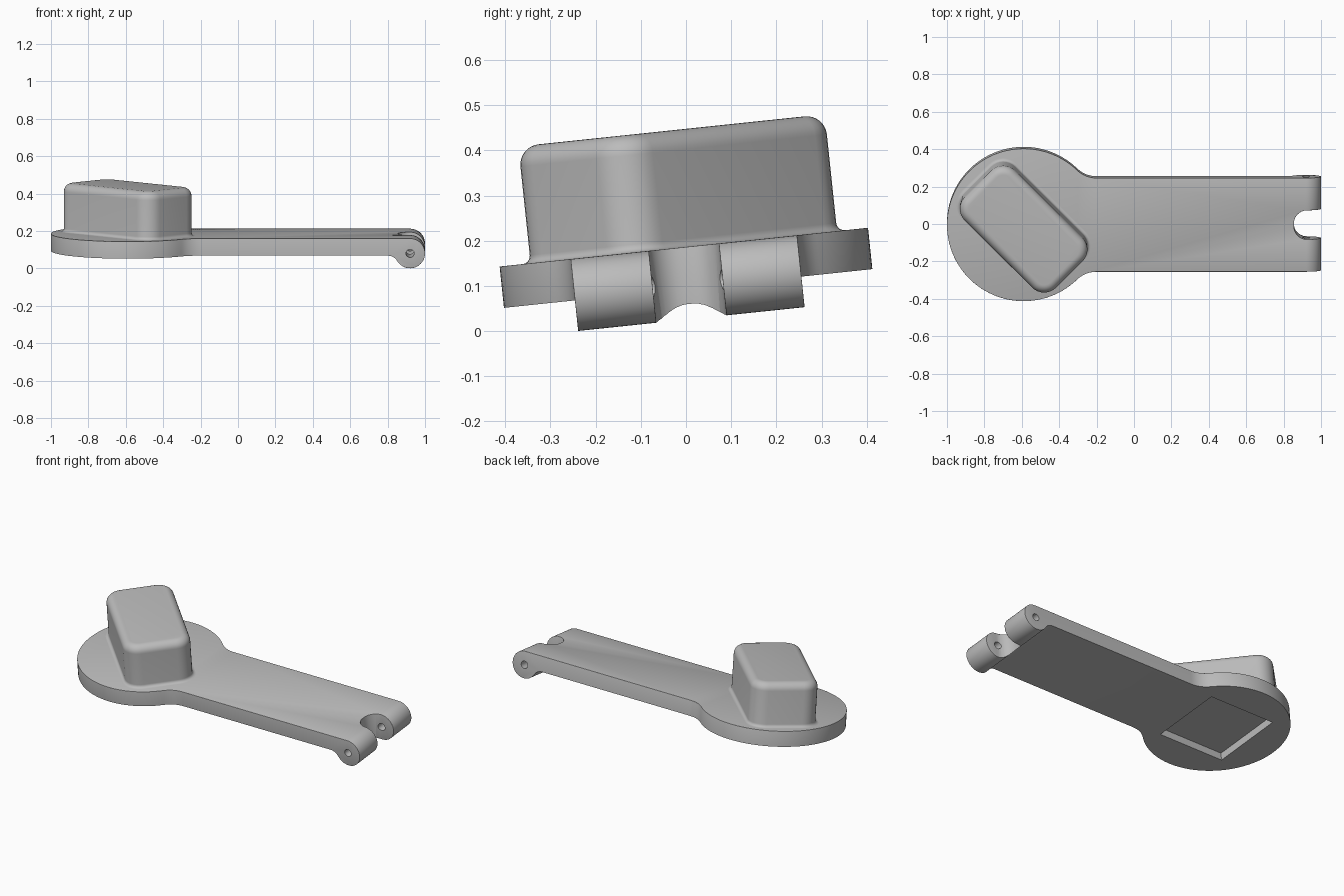
import bpy, bmesh
from math import pi, sin, cos, atan2, hypot, radians
from mathutils import Matrix

if "Cube" in bpy.data.objects:
    bpy.data.objects.remove(bpy.data.objects["Cube"])

grey = bpy.data.materials.new("plain grey")
grey.use_nodes = True
grey.diffuse_color = (0.5, 0.5, 0.5, 1)
grey.node_tree.nodes["Principled BSDF"].inputs["Base Color"].default_value = (0.5, 0.5, 0.5, 1)

# Shared dimensions, in the untilted frame with the plate centred on z = 0
HALF_T = 0.046                      # plate half thickness
DISC_X, DISC_R = -0.59, 0.41
ARM_W = 0.252
LUG_X, LUG_Z, LUG_R = 0.92, -0.034, 0.08
TILT = Matrix.Translation((0, 0, 0.14)) @ Matrix.Rotation(radians(6), 4, 'X')


def arc(cx, cy, r, a0, a1, n):
    return [(cx + r * cos(a0 + (a1 - a0) * i / n),
             cy + r * sin(a0 + (a1 - a0) * i / n)) for i in range(n + 1)]


def loft(name, rings):
    """Closed solid through rings that have equal point counts."""
    bm = bmesh.new()
    loops = [[bm.verts.new(p) for p in ring] for ring in rings]
    for a, b in zip(loops, loops[1:]):
        for i in range(len(a)):
            j = (i + 1) % len(a)
            bm.faces.new((a[i], a[j], b[j], b[i]))
    bm.faces.new(loops[0][::-1])
    bm.faces.new(loops[-1])
    bmesh.ops.recalc_face_normals(bm, faces=bm.faces)
    mesh = bpy.data.meshes.new(name)
    bm.to_mesh(mesh)
    bm.free()
    mesh.materials.append(grey)
    ob = bpy.data.objects.new(name, mesh)
    bpy.context.collection.objects.link(ob)
    return ob


def boolean(ob, tool, operation):
    mod = ob.modifiers.new(operation, 'BOOLEAN')
    mod.object, mod.operation, mod.solver = tool, operation, 'EXACT'
    bpy.context.view_layer.objects.active = ob
    bpy.ops.object.modifier_apply(modifier=mod.name)
    bpy.data.objects.remove(tool)


def finish(ob):
    ob.matrix_world = TILT
    bpy.ops.object.select_all(action='DESELECT')
    ob.select_set(True)
    bpy.context.view_layer.objects.active = ob
    bpy.ops.object.shade_smooth_by_angle(angle=radians(32))


# Plan outline: round notch, arm side, neck fillet, disc, then mirrored
neck_r, neck_x, notch_r = 0.15, -0.2, 0.07
neck_y = ARM_W + neck_r
neck_a = atan2(neck_y, neck_x - DISC_X)
half = [(0.855, 0)]
half += arc(0.855 + notch_r, 0.078 - notch_r, notch_r, pi, pi / 2, 10)
half += [(1.05, 0.078), (1.05, ARM_W)]
half += arc(neck_x, neck_y, neck_r, -pi / 2, neck_a - pi, 10)
half += arc(DISC_X, 0, DISC_R, neck_a, pi, 40)[1:]
plan = half + [(x, -y) for x, y in half[-2:0:-1]]
plate = loft("base_plate", [[(x, y, z) for x, y in plan] for z in (-0.3, 0.3)])

# Side profile: flat plate that curls into the hinge barrel
fil_r, fil_x = 0.06, 0.80
fil_z = -HALF_T - fil_r
touch = atan2(LUG_Z - fil_z, LUG_X - fil_x)
side = [(-1.1, HALF_T), (-1.1, -HALF_T)]
side += arc(fil_x, fil_z, fil_r, pi / 2, touch, 8)
side += arc(LUG_X, LUG_Z, LUG_R, touch - pi, pi / 2, 32)[1:]
profile = loft("side_profile", [[(x, y, z) for x, z in side] for y in (-0.6, 0.6)])
boolean(plate, profile, 'INTERSECT')

# Pin hole through both hinge lugs
pin = loft("pin_cutter", [[(x, y, z) for x, z in arc(LUG_X, LUG_Z, 0.022, 0, 2 * pi, 24)[:-1]]
                          for y in (-0.5, 0.5)])
boolean(plate, pin, 'DIFFERENCE')

# Shallow square recess beneath the disc
square = [(DISC_X + 0.22 * a, 0.22 * b) for a, b in ((-1, -1), (1, -1), (1, 1), (-1, 1))]
recess = loft("recess_cutter", [[(x, y, z) for x, y in square] for z in (-0.2, 0.0)])
boolean(plate, recess, 'DIFFERENCE')

# Soften the top rim and the lug ends
bm = bmesh.new()
bm.from_mesh(plate.data)
bmesh.ops.remove_doubles(bm, verts=bm.verts, dist=0.0002)
rim = []
for e in bm.edges:
    mid = (e.verts[0].co + e.verts[1].co) / 2
    in_hole = hypot(mid.x - LUG_X, mid.z - LUG_Z) < 0.05
    if e.is_manifold and e.calc_face_angle(0) > 0.8 and not in_hole:
        if mid.z > HALF_T - 0.005 or mid.x > LUG_X - 0.03:
            rim.append(e)
bmesh.ops.bevel(bm, geom=rim, offset=0.011, segments=3, profile=0.5, affect='EDGES',
                clamp_overlap=True)
bm.to_mesh(plate.data)
bm.free()
finish(plate)

# Rounded block set diagonally on the disc, with a small fillet at its foot
def block_ring(grow, z):
    hl, hw, r = 0.345 - 0.09, 0.19 - 0.09, 0.09 + grow
    pts = []
    for k, (sx, sy) in enumerate(((1, 1), (-1, 1), (-1, -1), (1, -1))):
        pts += arc(sx * hl, sy * hw, r, k * pi / 2, (k + 1) * pi / 2, 8)
    c = cos(pi / 4)
    return [(DISC_X + c * (x + y), c * (y - x), z) for x, y in pts]


foot, crown, top = 0.018, 0.045, 0.306
rings = [(foot, 0.03)]
rings += [(g, z) for g, z in arc(foot, HALF_T + foot, foot, -pi / 2, -pi, 5)]
rings += [(g, z) for g, z in arc(-crown, top - crown, crown, 0, pi / 2, 8)]
block = loft("raised_block", [block_ring(g, z) for g, z in rings])
finish(block)
